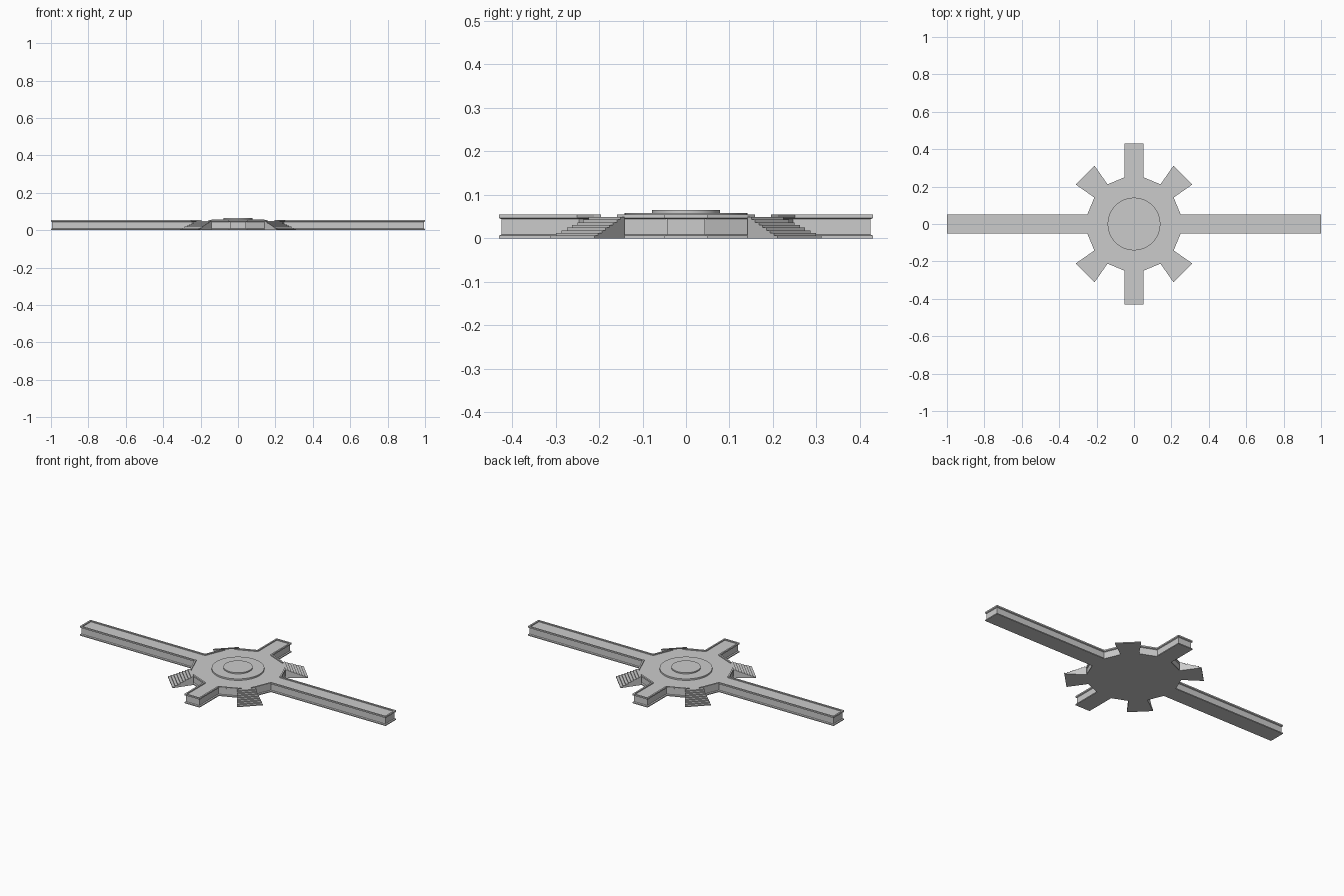
import bpy, bmesh, math
from mathutils import Vector

if "Cube" in bpy.data.objects:
    bpy.data.objects.remove(bpy.data.objects["Cube"])

R = 0.255            # hub radius, 16 sides
FLOOR = 0.049        # walkway height
RIM = 0.055          # parapet height


def make(name, verts, faces):
    me = bpy.data.meshes.new(name)
    me.from_pydata([tuple(v) for v in verts], [], faces)
    bm = bmesh.new()
    bm.from_mesh(me)
    bmesh.ops.remove_doubles(bm, verts=bm.verts, dist=1e-6)
    bmesh.ops.recalc_face_normals(bm, faces=bm.faces)
    bm.to_mesh(me)
    bm.free()
    ob = bpy.data.objects.new(name, me)
    bpy.context.collection.objects.link(ob)
    return ob


# Plan outline: 16-sided hub, four arms pulled out of it, four stair openings
outline, stair_edge = [], []      # stair_edge[i]: edge from point i to i+1
for i in range(16):
    a = math.radians(-11.25 + 22.5 * i)
    p = Vector((R * math.cos(a), R * math.sin(a)))
    outline.append(p)
    stair_edge.append(i % 4 == 2)
    if i % 4 == 0:
        q = i // 4
        length = 1.0 if q % 2 == 0 else 0.43
        d = Vector((round(math.cos(q * math.pi / 2)), round(math.sin(q * math.pi / 2))))
        s = Vector((-d.y, d.x)) * R * math.sin(math.radians(11.25))
        outline += [d * length - s, d * length + s]
        stair_edge += [False, False]
N = len(outline)


def inset(dist):
    """Move outline edges inward, leaving stair openings in place."""
    res = []
    for i in range(N):
        p = outline[i]
        e0 = (p - outline[i - 1]).normalized()
        e1 = (outline[(i + 1) % N] - p).normalized()
        d0 = 0 if stair_edge[i - 1] else dist
        d1 = 0 if stair_edge[i] else dist
        n0, n1 = Vector((-e0.y, e0.x)), Vector((-e1.y, e1.x))
        det = n0.x * n1.y - n0.y * n1.x
        res.append(p + Vector(((d0 * n1.y - d1 * n0.y) / det,
                               (n0.x * d1 - n1.x * d0) / det)))
    return res


# Platform: plinth, recessed wall and cornice stacked as loops
layers = [(0, 0), (0, 0.006), (0.006, 0.009), (0.006, 0.044), (0, 0.047), (0, FLOOR)]
verts, faces = [], []
for off, z in layers:
    verts += [(p.x, p.y, z) for p in inset(off)]
for k in range(len(layers) - 1):
    for i in range(N):
        j = (i + 1) % N
        faces.append((k * N + i, k * N + j, (k + 1) * N + j, (k + 1) * N + i))
faces.append(tuple(reversed(range(N))))
faces.append(tuple(range((len(layers) - 1) * N, len(layers) * N)))
make("platform", verts, faces)

# Parapet: rim along the outline, broken at the stairs
prof = [(0, FLOOR), (0, RIM), (0.009, RIM), (0.009, FLOOR)]
loops = [[(p.x, p.y, z) for p in inset(off)] for off, z in prof]
verts = [v for l in loops for v in l]
faces = []
for i in range(N):
    j = (i + 1) % N
    if stair_edge[i]:
        faces.append(tuple(k * N + i for k in range(4)))
        faces.append(tuple(k * N + j for k in range(4)))
    else:
        for k in range(3):
            faces.append((k * N + i, k * N + j, (k + 1) * N + j, (k + 1) * N + i))
make("parapet", verts, faces)

# Flared stairs on the diagonals
STEPS, D0, D1, W0, W1 = 8, 0.25, 0.369, 0.05, 0.071
for q in range(4):
    a = math.radians(45 + 90 * q)
    out, side = Vector((math.cos(a), math.sin(a))), Vector((-math.sin(a), math.cos(a)))
    profile = [(D0, 0)]
    for i in range(STEPS):
        d = D1 - i * (D1 - D0) / STEPS
        profile += [(d, FLOOR * i / STEPS), (d, FLOOR * (i + 1) / STEPS)]
    profile.append((D0, FLOOR))
    n = len(profile)
    verts = []
    for sgn in (-1, 1):
        for d, z in profile:
            w = W0 + (W1 - W0) * (d - D0) / (D1 - D0)
            p = out * d + side * w * sgn
            verts.append((p.x, p.y, z))
    faces = [(i, (i + 1) % n, n + (i + 1) % n, n + i) for i in range(n)]
    faces += [tuple(range(n)), tuple(reversed(range(n, 2 * n)))]
    make(f"stairs_{q + 1}", verts, faces)

# Round dais in two tiers
for name, r, z0, z1 in (("dais_lower", 0.141, FLOOR, 0.058), ("dais_upper", 0.078, 0.058, 0.065)):
    bpy.ops.mesh.primitive_cylinder_add(vertices=48, radius=r, depth=z1 - z0,
                                        location=(0, 0, (z0 + z1) / 2))
    bpy.context.object.name = name
    bpy.ops.object.shade_smooth_by_angle(angle=math.radians(30))
